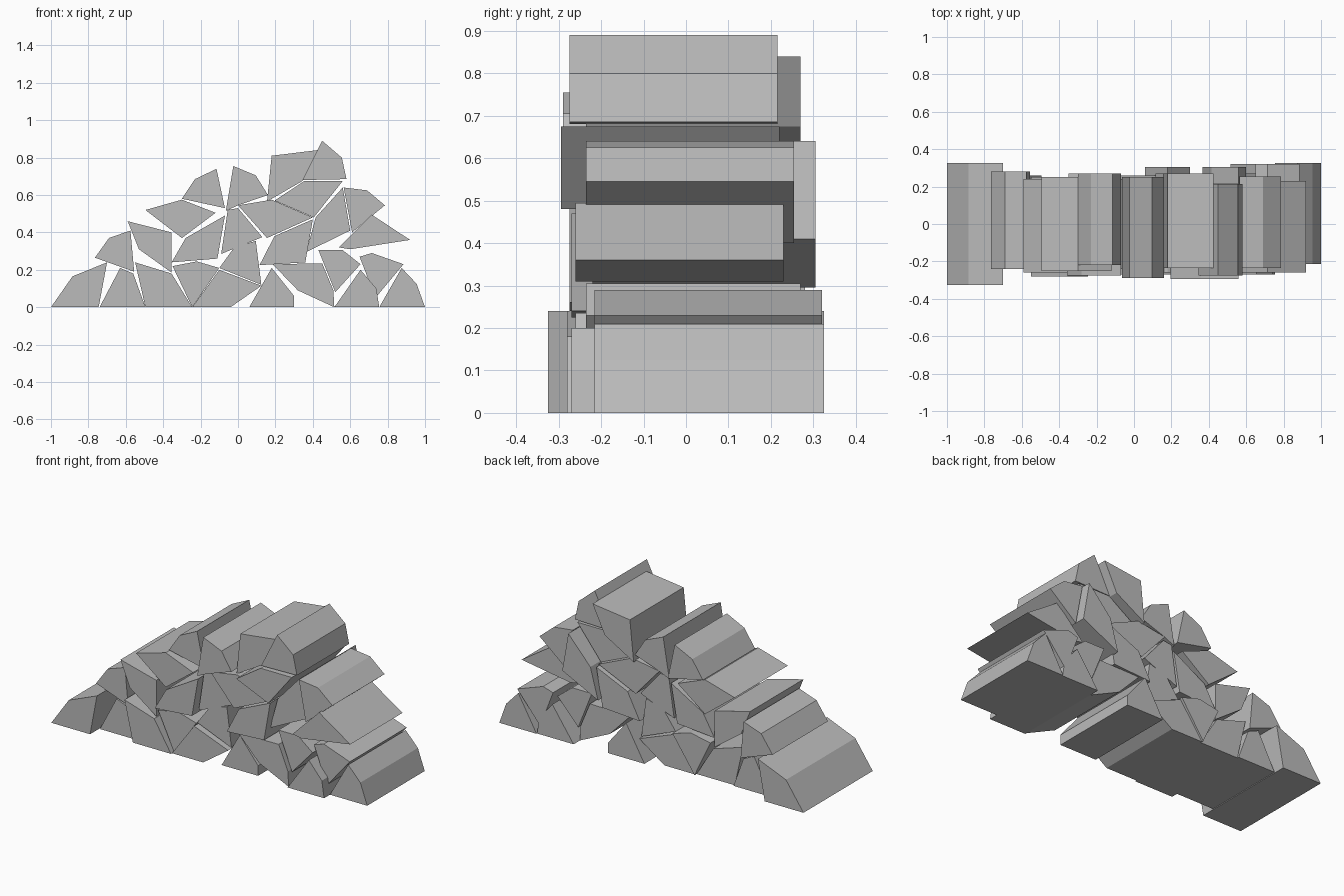
import bpy
import bmesh
from mathutils import Vector

# Remove the default cube only
default_cube = bpy.data.objects.get("Cube")
if default_cube:
    bpy.data.objects.remove(default_cube, do_unlink=True)


def make_material(name, value):
    material = bpy.data.materials.new(name)
    material.use_nodes = True
    colour = (value, value, value, 1)
    material.diffuse_color = colour
    shader = next(n for n in material.node_tree.nodes if n.type == "BSDF_PRINCIPLED")
    shader.inputs["Base Color"].default_value = colour
    return material


grey = make_material("plain_grey", 0.5)


def log(name, front, back, *profile):
    """Split log: an x-z profile extruded from front to back, all in hundredths."""
    bm = bmesh.new()
    outline = [bm.verts.new(Vector((x, front, z)) / 100) for x, z in profile]
    cap = bm.faces.new(outline)
    result = bmesh.ops.extrude_face_region(bm, geom=[cap], use_keep_orig=True)
    far_end = [item for item in result["geom"] if isinstance(item, bmesh.types.BMVert)]
    bmesh.ops.translate(bm, verts=far_end, vec=(0, (back - front) / 100, 0))
    bmesh.ops.recalc_face_normals(bm, faces=bm.faces)
    mesh = bpy.data.meshes.new(name)
    bm.to_mesh(mesh)
    bm.free()
    mesh.materials.append(grey)
    piece = bpy.data.objects.new(name, mesh)
    bpy.context.collection.objects.link(piece)


# Bottom course, resting on the ground
log("ground_log_right_end", -32.5, 32.5, (-100, 0), (-88.5, 16.5), (-70, 24), (-74.5, 0))
log("ground_log_right_inner", -24, 26, (-74, 0), (-63, 21), (-56, 18), (-49.5, 0))
log("ground_log_right_middle", -28, 25, (-49.5, 0), (-55, 24), (-35.5, 18), (-24.5, 0))
log("ground_wedge_right", -25, 27, (-24.5, 0), (-35, 22), (-22, 24.5), (-10, 21))
log("ground_log_centre", -27, 26, (-24.5, 0), (-10, 20), (12.5, 11.5), (-4, 0))
log("ground_log_left_middle", -24, 30.5, (6, 0), (18, 21), (30, 6), (30, 0))
log("ground_wedge_left", -26, 26, (18.5, 23), (45, 23.5), (51, 9), (51.5, 0), (32, 9))
log("ground_log_left_inner", -27, 32, (51.5, 0), (65.5, 20), (74, 10), (75.5, 0))
log("ground_log_left_end", -21.5, 32.5, (75.5, 0), (87.5, 21), (95.5, 12.5), (100, 0))

# Second course, wedged between the ground logs
log("second_log_right_end", -24, 28, (-76.5, 26.5), (-69, 37), (-57.5, 41), (-55.5, 19))
log("second_log_right_inner", -26, 24, (-59, 46), (-53, 31), (-35.5, 18.5), (-35.5, 40))
log("second_log_right_middle", -27.5, 24, (-35.5, 24), (-28, 37), (-7, 49), (-11, 26))
log("second_log_centre", -24, 24, (-10, 21), (-2, 32), (9.5, 35.5), (12.5, 12))
log("second_log_left_middle", -27, 27, (11.5, 22.5), (19.5, 38), (40, 47), (36, 24))
log("second_log_left_inner", -23.5, 27, (43, 30.5), (56, 30.5), (65.5, 23), (52, 8))
log("second_log_left_end", -21.5, 32, (65, 27), (71.5, 29), (88.5, 23), (73.5, 5))

# Third course
log("third_log_right_end", -25, 25, (-49.5, 52), (-30, 57.5), (-12, 50.5), (-30, 37))
log("third_log_right_inner", -24, 24, (-9, 28.5), (-5.5, 52), (0, 53), (13, 37.5))
log("third_log_centre", -26, 25, (0, 54.5), (18, 57.5), (40, 48), (15.5, 37))
log("third_log_left_inner", -22, 30.5, (41.5, 48), (56, 64), (60, 41), (36.5, 29.5))
log("third_log_left_end", -26, 23, (54, 32), (71.5, 49.5), (92, 36), (60, 31))

# Top course, the uneven crest of the pile
log("top_log_right_end", -22, 27, (-30, 58), (-23, 68.5), (-11.5, 74), (-7, 53))
log("top_log_right_inner", -29, 25, (-6.5, 51.5), (-2.5, 75.5), (9.5, 70.5), (16, 60), (0, 54.5))
log("top_log_centre", -23.5, 27, (15.5, 56.5), (18, 81), (42.5, 84), (34.5, 67.5))
log("top_log_support", -29.5, 22, (19.5, 57), (35.5, 67.5), (56, 67.5), (40.5, 48))
log("top_log_peak", -27.5, 21.5, (34.5, 68), (45, 89), (55.5, 80), (58, 68.5))
log("top_log_left_end", -23.5, 25.5, (56.5, 64), (69, 62.5), (78.5, 54.5), (61, 40))
